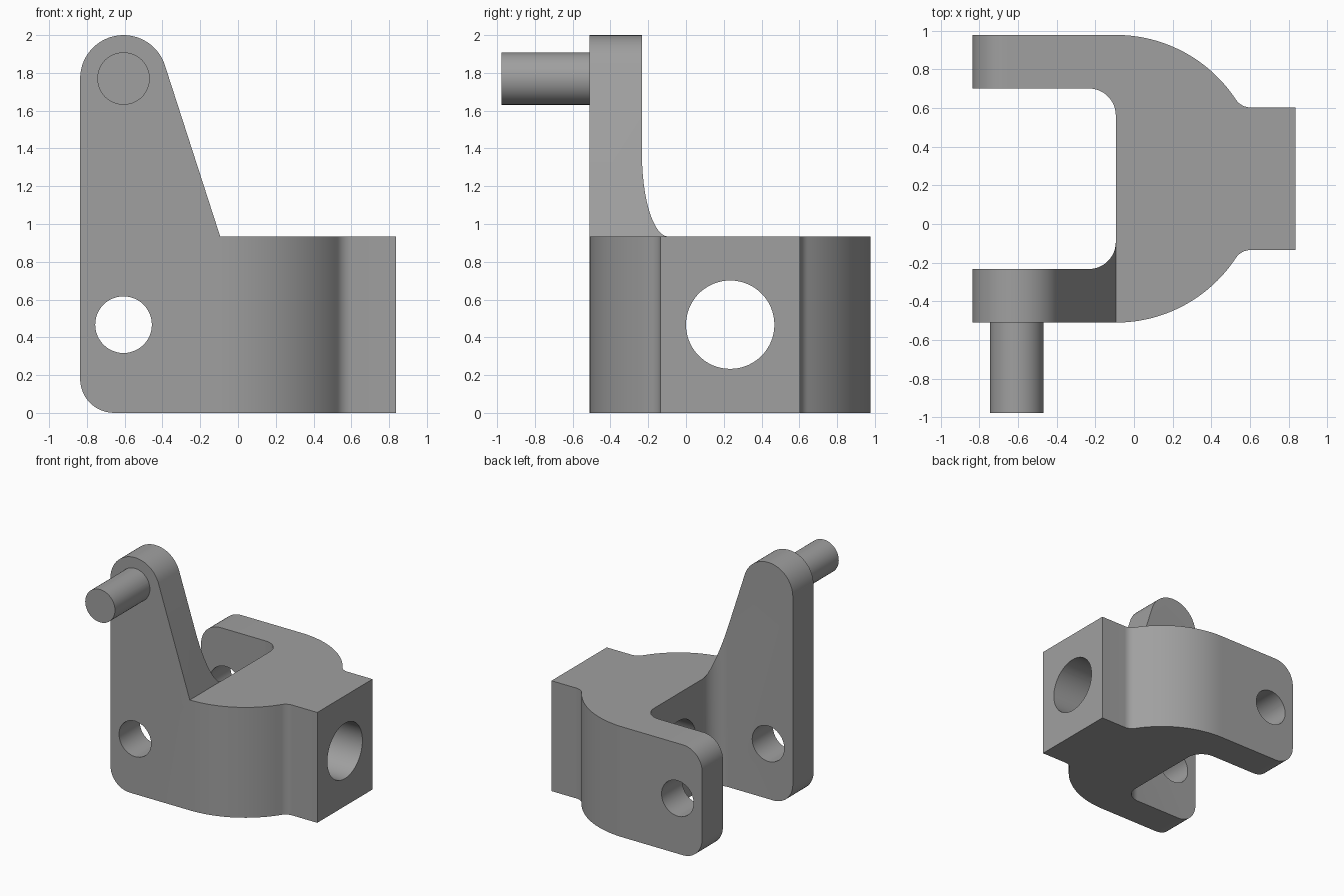
import bpy, bmesh
from math import sin, cos, acos, atan2, hypot, radians, degrees
from mathutils import Vector

if "Cube" in bpy.data.objects:
    bpy.data.objects.remove(bpy.data.objects["Cube"])

CY = 0.234           # symmetry line of the fork
HIP = (-0.094, CY)   # centre of the large outer curve
TOP = 0.933          # height of the fork body
LEFT, RIGHT = -0.836, 0.836


def arc(cx, cy, r, a0, a1, n):
    """Points on an arc, angles in degrees."""
    return [(cx + r * cos(radians(a0 + (a1 - a0) * i / n)),
             cy + r * sin(radians(a0 + (a1 - a0) * i / n))) for i in range(n + 1)]


def prism(name, pts, axis, lo, hi):
    """Extrude a closed outline along an axis from lo to hi."""
    place = {'x': lambda p, t: (t, p[0], p[1]),
             'y': lambda p, t: (p[0], t, p[1]),
             'z': lambda p, t: (p[0], p[1], t)}[axis]
    bm = bmesh.new()
    face = bm.faces.new([bm.verts.new(place(p, lo)) for p in pts])
    ext = bmesh.ops.extrude_face_region(bm, geom=[face])
    move = Vector(place((0, 0), hi - lo))
    bmesh.ops.translate(bm, vec=move, verts=[v for v in ext['geom'] if isinstance(v, bmesh.types.BMVert)])
    bmesh.ops.recalc_face_normals(bm, faces=bm.faces)
    mesh = bpy.data.meshes.new(name)
    bm.to_mesh(mesh)
    bm.free()
    ob = bpy.data.objects.new(name, mesh)
    bpy.context.collection.objects.link(ob)
    return ob


def combine(ob, other, operation):
    """Apply a boolean and remove the helper."""
    mod = ob.modifiers.new(operation, 'BOOLEAN')
    mod.operation, mod.object, mod.solver = operation, other, 'EXACT'
    bpy.context.view_layer.objects.active = ob
    bpy.ops.object.modifier_apply(modifier=mod.name)
    bpy.data.objects.remove(other)


# Plan outline: lower half, then mirrored about the symmetry line
R, NECK, FIL = 0.744, 0.369, 0.09
fx = ((R + FIL) ** 2 - (NECK + FIL) ** 2) ** 0.5
a = degrees(atan2(NECK + FIL, fx))
half = [(-0.95, CY - 0.467)]
half.insert(0, (-0.95, CY - R))
outer = arc(*HIP, R, -90, -a, 24)
neck = arc(HIP[0] + fx, CY - NECK - FIL, FIL, 180 - a, 90, 8)
lower = [(-0.95, CY - R)] + outer + neck[1:] + [(0.95, CY - NECK)]
inner = [(-0.95, CY - 0.467)] + arc(HIP[0] - 0.14, CY - 0.467 + 0.14, 0.14, -90, 0, 12)


def flip(pts):
    return [(x, 2 * CY - y) for x, y in reversed(pts)]


plan = lower + flip(lower) + [(x, 2 * CY - y) for x, y in inner] + list(reversed(inner))
fork = prism("fork_bracket", plan, 'z', -0.1, 2.1)

# Side profiles: tall lever at the front, rounded arm at the back
CR = 0.18
ex, ez, er = -0.606, 1.77, 0.23
dx, dz = HIP[0] - ex, TOP - ez
tangent = degrees(atan2(dz, dx) + acos(er / hypot(dx, dz)))
foot = arc(LEFT + CR, CR, CR, 180, 270, 12) + [(RIGHT, 0), (RIGHT, TOP)]
lever = foot + [(HIP[0], TOP)] + arc(ex, ez, er, tangent, 180, 28)
arm = foot + arc(LEFT + CR, TOP - CR, CR, 90, 180, 12)
envelope = prism("side_envelope", lever, 'y', -0.7, 0.1)
combine(envelope, prism("arm_envelope", arm, 'y', 0.0, 1.2), 'UNION')
combine(fork, envelope, 'INTERSECT')

# Cross holes through both arms and the bore through the neck
combine(fork, prism("cross_hole", arc(ex, 0.467, 0.15, 0, 352.5, 47), 'y', -1.2, 1.2), 'DIFFERENCE')
combine(fork, prism("neck_bore", arc(CY, 0.467, 0.234, 0, 354, 59), 'x', -0.5, 1.2), 'DIFFERENCE')

# Pin on the lever
combine(fork, prism("lever_pin", arc(ex, ez, 0.139, 0, 352.5, 47), 'y', -0.977, -0.4), 'UNION')

# Finish
grey = bpy.data.materials.new("plain grey")
grey.diffuse_color = (0.35, 0.35, 0.35, 1)
grey.use_nodes = True
grey.node_tree.nodes["Principled BSDF"].inputs["Base Color"].default_value = grey.diffuse_color
fork.data.materials.clear()
fork.data.materials.append(grey)
for p in fork.data.polygons:
    p.material_index = 0
bpy.ops.object.select_all(action='DESELECT')
fork.select_set(True)
bpy.context.view_layer.objects.active = fork
bpy.ops.object.shade_smooth_by_angle(angle=radians(25))
